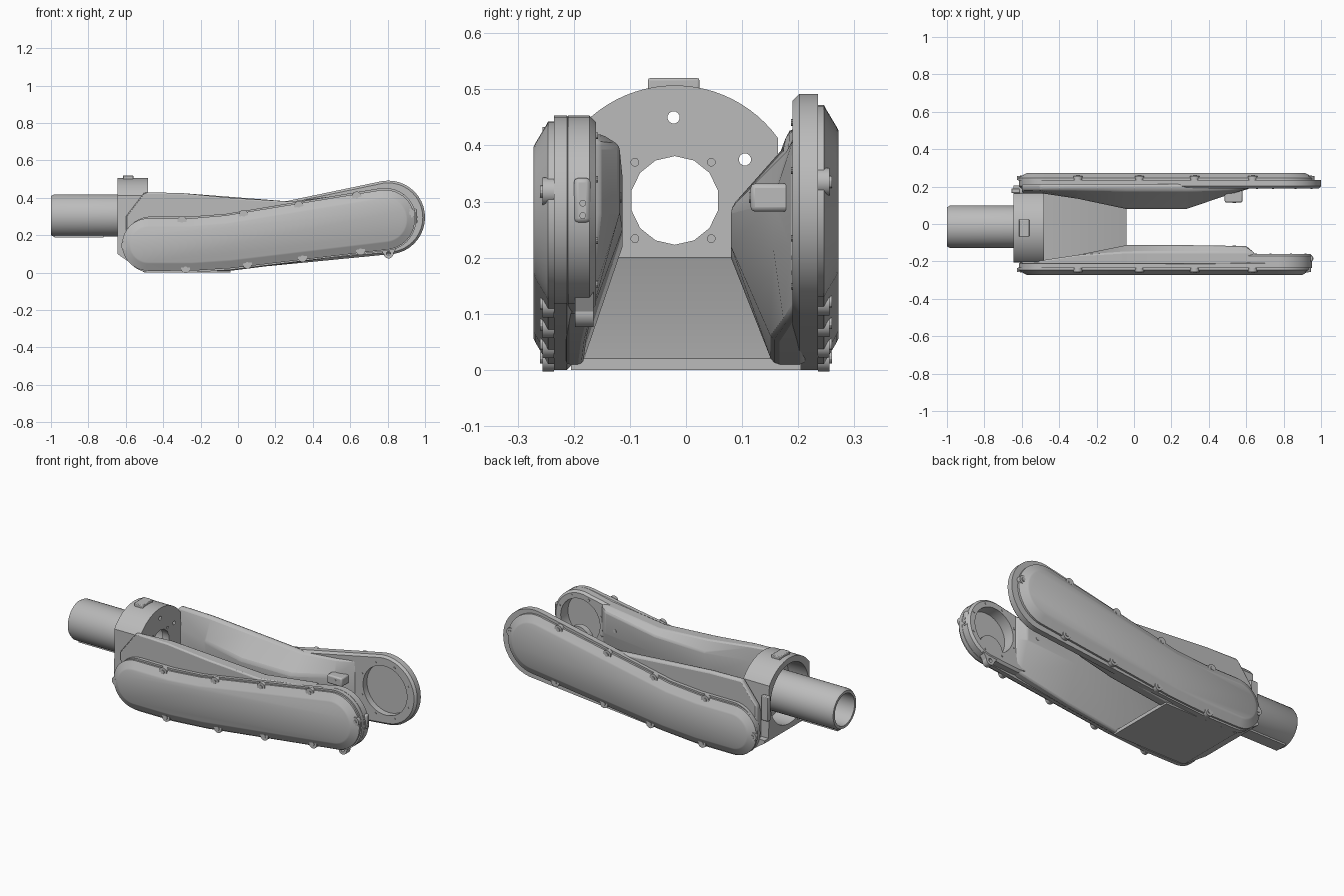
import bpy, bmesh, math
from mathutils import Vector

if "Cube" in bpy.data.objects:
    bpy.data.objects.remove(bpy.data.objects["Cube"])

grey = bpy.data.materials.new("light_grey_metal")
grey.use_nodes = True
COL = (0.5, 0.5, 0.5, 1)
grey.diffuse_color = COL
grey.node_tree.nodes["Principled BSDF"].inputs["Base Color"].default_value = COL
parts = []


def loft(name, rings, closed=False):
    """Skin matching rings of points; cap the ends, or join last to first."""
    bm = bmesh.new()
    vs = [[bm.verts.new(p) for p in ring] for ring in rings]
    n = len(rings[0])
    pairs = list(zip(vs, vs[1:])) + ([(vs[-1], vs[0])] if closed else [])
    for a, b in pairs:
        for i in range(n):
            j = (i + 1) % n
            bm.faces.new((a[i], a[j], b[j], b[i]))
    if not closed:
        bm.faces.new(vs[0])
        bm.faces.new(vs[-1])
    bmesh.ops.recalc_face_normals(bm, faces=bm.faces)
    me = bpy.data.meshes.new(name)
    bm.to_mesh(me)
    bm.free()
    me.materials.append(grey)
    ob = bpy.data.objects.new(name, me)
    bpy.context.collection.objects.link(ob)
    parts.append(ob)
    return ob


def circle(axis, at, c, r, n):
    pts = []
    for i in range(n):
        t = math.tau * (i + 0.5) / n
        u, v = c[0] + r * math.cos(t), c[1] + r * math.sin(t)
        pts.append((at, u, v) if axis == "x" else (u, at, v))
    return pts


def cyl(name, axis, c, r, a, b, n=32):
    return loft(name, [circle(axis, a, c, r, n), circle(axis, b, c, r, n)])


def box(name, lo, hi, bev=0.0):
    x0, y0, z0 = lo
    x1, y1, z1 = hi
    ob = loft(name, [[(x, y0, z0), (x, y1, z0), (x, y1, z1), (x, y0, z1)] for x in (x0, x1)])
    return bevel(ob, bev) if bev else ob


def bevel(ob, width, segs=2):
    m = ob.modifiers.new("rounding", "BEVEL")
    m.width, m.segments, m.limit_method = width, segs, "ANGLE"
    return ob


def cut(ob, cutter):
    m = ob.modifiers.new("cut", "BOOLEAN")
    m.operation, m.object, m.solver = "DIFFERENCE", cutter, "EXACT"
    bpy.context.view_layer.objects.active = ob
    bpy.ops.object.modifier_apply(modifier=m.name)


def drop(cutter):
    parts.remove(cutter)
    bpy.data.objects.remove(cutter)


def outline(path, inset=0.0, segs=20):
    """Round-ended band around a path of (x, z, radius) points."""
    P = [Vector((x, z)) for x, z, r in path]
    R = [r - inset for x, z, r in path]
    dirs = [(b - a).normalized() for a, b in zip(P, P[1:])]
    nor = []
    for i in range(len(P)):
        d = (dirs[max(i - 1, 0)] + dirs[min(i, len(dirs) - 1)]).normalized()
        nor.append(Vector((-d.y, d.x)))
    pts = []
    for end, order in ((len(P) - 1, 1), (0, -1)):
        a0 = math.atan2(nor[end].y, nor[end].x) + (0 if order == 1 else math.pi)
        for k in range(segs + 1):
            a = a0 - math.pi * k / segs
            pts.append(P[end] + R[end] * Vector((math.cos(a), math.sin(a))))
        mid = range(1, len(P) - 1)
        for i in (reversed(mid) if order == 1 else mid):
            pts.append(P[i] - nor[i] * R[i] * order)
    return pts


def band(name, path, layers):
    """Stack outline layers given as (y, inset)."""
    return loft(name, [[(p.x, y, p.y) for p in outline(path, i)] for y, i in layers])


# Rear tube, with a flat key under it
TC = (-0.015, 0.305)
tube = [(-0.52, 0.113), (-0.985, 0.113), (-1.0, 0.105), (-1.0, 0.09), (-0.52, 0.09)]
loft("rear_tube", [circle("x", x, TC, r, 40) for x, r in tube], closed=True)
box("tube_key", (-0.98, -0.05, 0.188), (-0.72, 0.02, 0.21))

# Round-topped housing, hollow behind, with a drilled front wall
arc = []
for i in range(41):
    t = math.pi * i / 40
    y = -0.02 + 0.227 * math.cos(t)
    arc.append((min(max(y, -0.205), 0.17), 0.28 + 0.227 * math.sin(t)))
arc = [p for p in arc if p[1] > 0.4]
section = [(0.17, 0.1)] + arc + [(-0.205, 0.1)]
housing = loft("housing", [[(x, y, z) for y, z in section] for x in (-0.645, -0.48)])
holes = [((-0.02, 0.302), 0.172, -0.7, -0.52, 48), ((-0.02, 0.302), 0.079, -0.6, -0.4, 14),
         ((-0.022, 0.45), 0.011, -0.6, -0.4, 12), ((0.105, 0.375), 0.011, -0.6, -0.4, 12)]
holes += [((-0.023 + sy * 0.068, 0.302 + sz * 0.068), 0.007, -0.5, -0.4, 10)
          for sy in (-1, 1) for sz in (-1, 1)]
for c, r, a, b, n in holes:
    cutter = cyl("cutter", "x", c, r, a, b, n)
    cut(housing, cutter)
    drop(cutter)
box("top_pad", (-0.615, -0.068, 0.48), (-0.56, 0.024, 0.52), 0.004)
box("side_pad", (-0.655, 0.165, 0.22), (-0.61, 0.19, 0.36), 0.004)

# Sloping floor between the arms
floor = [(-0.645, 0.1), (-0.5, 0), (-0.04, 0), (-0.04, 0.02), (-0.48, 0.2),
         (-0.5, 0.2), (-0.5, 0.115), (-0.645, 0.115)]
loft("floor", [[(x, y, z) for x, z in floor] for y in (-0.205, 0.205)])

# Arm walls: stations of (x, bottom z, foot y, bulge y, bulge low z, bulge high z, top z)
back = [(-0.6, .1, .165, .165, .15, .25, .3), (-0.5, .01, .165, .165, .2, .32, .43),
        (-0.3, .01, .16, .135, .2, .3, .425), (-0.04, .01, .155, .08, .2, .29, .405),
        (0.28, .05, .155, .08, .22, .29, .38), (0.5, .08, .175, .155, .22, .31, .4),
        (0.62, .11, .192, .19, .22, .33, .42)]
front = [(-0.6, .1, .2, .2, .15, .25, .3), (-0.5, .01, .195, .195, .2, .32, .43),
         (-0.3, .01, .19, .165, .21, .34, .425), (-0.04, .01, .185, .113, .22, .34, .4),
         (0.28, .05, .18, .113, .25, .35, .38), (0.6, .1, .168, .118, .28, .4, .42),
         (0.645, .12, .168, .155, .28, .4, .415)]
for name, s, stations in (("back_arm", 1, back), ("front_arm", -1, front)):
    rings = []
    for x, zb, yi, yb, zl, zh, zt in stations:
        yt = max(yb, 0.182 if s > 0 else 0.15)
        prof = [(0.215, zb), (yi, zb), (yb, zl), (yb, zh), (yt, zt), (0.215, zt)]
        rings.append([(x, s * y, z) for y, z in prof])
    bevel(loft(name + "_wall", rings), 0.012)

# Flanges, end rings and bolted covers on both sides
sides = [("back", 1, (0.803, 0.295, 0.197), (0.79, 0.3, 0.172), 0.19, 0.14),
         ("front", -1, (0.785, 0.285, 0.168), (0.785, 0.283, 0.16), 0.2, 0.125)]
for name, s, end, cover_end, y_in, hole_r in sides:
    path = [(-0.465, 0.15, 0.15), (-0.25, 0.15, 0.15), (-0.05, 0.165, 0.15), end]
    plates = [band(name + "_flange", path,
                   [(s * y_in, 0.012), (s * (y_in + 0.012), 0), (s * 0.235, 0)])]
    if s < 0:
        tip = [(0.62, 0.262, 0.158), end]
        plates.append(band("front_end_ring", tip, [(-0.16, 0.012), (-0.172, 0), (-0.21, 0)]))
    cutter = cyl("cutter", "y", end[:2], hole_r, s * 0.1, s * 0.226, 48)
    for plate in plates:
        cut(plate, cutter)
    drop(cutter)

    # Ring bolts around the end opening
    face = y_in if s > 0 else 0.16
    for k in range(8):
        a = math.tau * (k + 0.5) / 8
        c = (end[0] + (hole_r + 0.018) * math.cos(a), end[1] + (hole_r + 0.018) * math.sin(a))
        cyl(name + "_ring_bolt", "y", c, 0.006, s * (face - 0.003), s * (face + 0.01), 10)

    # Chamfered cover
    cpath = [(-0.48, 0.15, 0.14), (-0.25, 0.15, 0.14), (-0.05, 0.165, 0.142), cover_end]
    band(name + "_cover", cpath, [(s * 0.233, 0), (s * 0.246, 0), (s * 0.25, 0.008),
                                  (s * 0.268, 0.038), (s * 0.272, 0.046)])

    # Cover bosses and screws
    spots = [(-0.6, 0.145), (cover_end[0] + cover_end[2] - 0.022, cover_end[1] + 0.035)]
    for x in (-0.29, 0.04, 0.335, 0.645):
        for (x0, z0, r0), (x1, z1, r1) in zip(cpath, cpath[1:]):
            if x0 <= x <= x1:
                t = (x - x0) / (x1 - x0)
                zc, r = z0 + t * (z1 - z0), r0 + t * (r1 - r0) - 0.012
                spots += [(x - 0.01, zc + r), (x + 0.01, zc - r)]
    for c in spots:
        cyl(name + "_cover_boss", "y", c, 0.025, s * 0.235, s * 0.256, 16)
        cyl(name + "_cover_screw", "y", c, 0.011, s * 0.25, s * 0.26, 12)

# Inner brackets with a pin hole cap
for name, s, y0, y1 in (("back", 1, 0.115, 0.2), ("front", -1, 0.118, 0.2)):
    lo, hi = sorted((s * y0, s * y1))
    box(name + "_bracket", (0.485, lo, 0.282), (0.58, hi, 0.332), 0.008)
    cyl(name + "_bracket_pin", "y", (0.535, 0.307), 0.01, s * (y0 - 0.003), s * (y0 + 0.01), 12)

# Lower lug and side pad on the front arm
lug = band("lower_lug", [(0.8, 0.17, 0.075), (0.805, 0.102, 0.026)], [(-0.165, 0), (-0.198, 0)])
cutter = cyl("cutter", "y", (0.805, 0.102), 0.011, -0.3, -0.1, 16)
cut(lug, cutter)
drop(cutter)
box("end_pad", (0.92, -0.2, 0.262), (0.957, -0.17, 0.342), 0.008)
for z in (0.275, 0.297):
    cyl("end_pad_screw", "x", (-0.184, z), 0.006, 0.95, 0.96, 10)

# Smooth shading with crisp edges
bpy.ops.object.select_all(action="DESELECT")
for ob in parts:
    ob.select_set(True)
bpy.context.view_layer.objects.active = parts[0]
bpy.ops.object.shade_smooth_by_angle(angle=math.radians(30))
